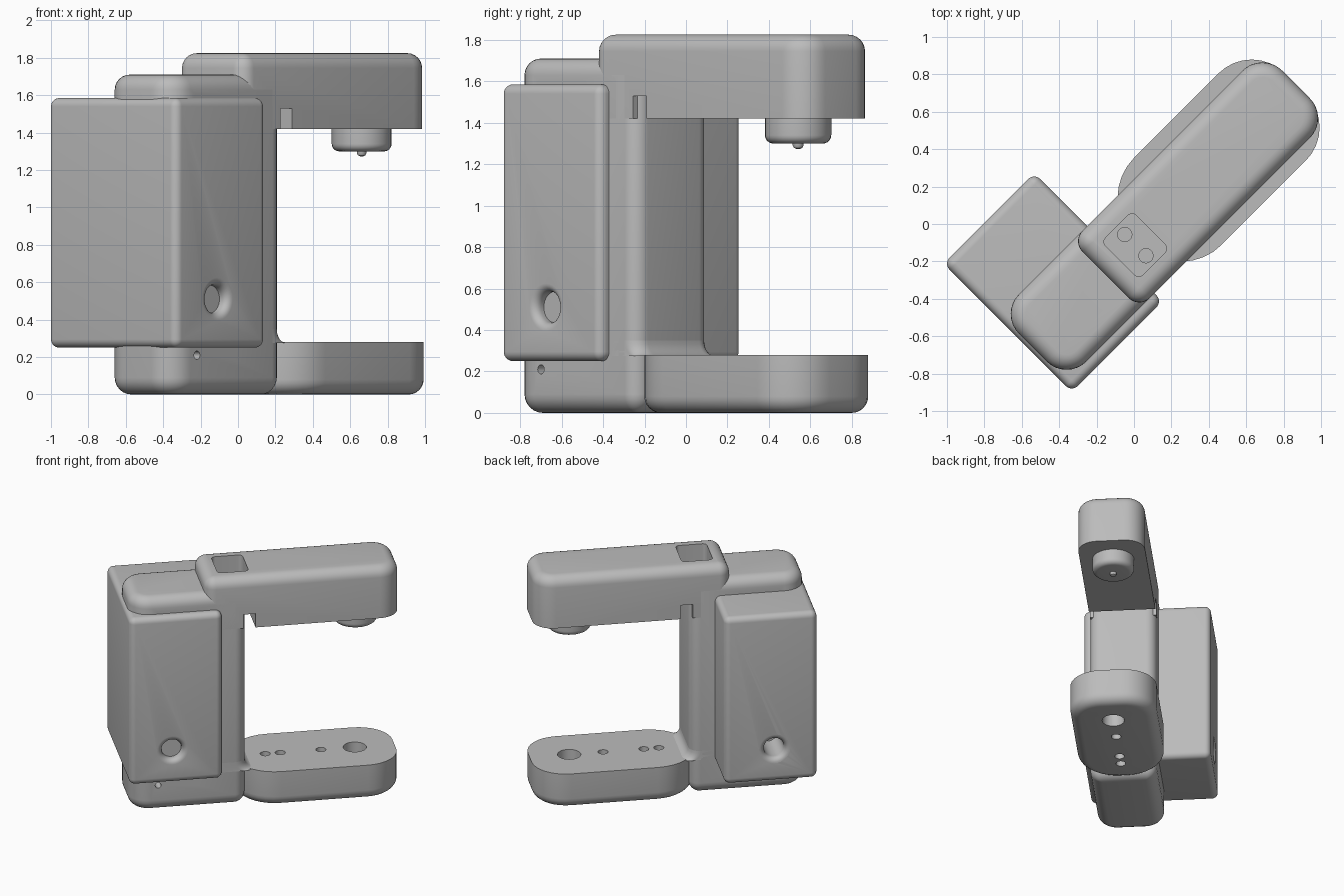
import bpy, bmesh, math
from mathutils import Matrix

cube = bpy.data.objects.get("Cube")
if cube:
    bpy.data.objects.remove(cube, do_unlink=True)

grey = bpy.data.materials.new("plain_grey")
grey.use_nodes = True
grey.diffuse_color = (0.5, 0.5, 0.5, 1)
grey.node_tree.nodes["Principled BSDF"].inputs["Base Color"].default_value = (0.5, 0.5, 0.5, 1)

TURN = Matrix.Rotation(math.radians(45), 4, "Z")   # the machine stands diagonally
MID = -0.085                                       # centre line of frame, arm and foot
STEPS = 8


def outline(u0, u1, v0, v1, r0, r1):
    """Rounded rectangle; r0 rounds the rear corners, r1 the front ones."""
    pts = []
    corners = [(u1 - r1, v1 - r1, r1), (u0 + r0, v1 - r0, r0),
               (u0 + r0, v0 + r0, r0), (u1 - r1, v0 + r1, r1)]
    for q, (cu, cv, r) in enumerate(corners):
        for i in range(STEPS + 1):
            a = (q + i / STEPS) * math.pi / 2
            pts.append((cu + r * math.cos(a), cv + r * math.sin(a)))
    return pts


def loft(name, rings, place=Matrix()):
    """Skin a stack of (outline, height) rings and cap both ends."""
    bm = bmesh.new()
    loops = [[bm.verts.new((x, y, z)) for x, y in pts] for pts, z in rings]
    for low, high in zip(loops, loops[1:]):
        for i in range(len(low)):
            j = (i + 1) % len(low)
            bm.faces.new((low[i], low[j], high[j], high[i]))
    bm.faces.new(loops[0][::-1])
    bm.faces.new(loops[-1])
    bmesh.ops.remove_doubles(bm, verts=bm.verts, dist=1e-5)
    bm.transform(TURN @ place)
    bmesh.ops.recalc_face_normals(bm, faces=bm.faces)
    mesh = bpy.data.meshes.new(name)
    bm.to_mesh(mesh)
    bm.free()
    mesh.materials.append(grey)
    obj = bpy.data.objects.new(name, mesh)
    bpy.context.collection.objects.link(obj)
    return obj


def block(name, u, v, z, r0, r1, low=0, high=0, place=Matrix()):
    """Rounded block with filleted lower and upper rims."""
    def ring(inset, height):
        return (outline(u[0] + inset, u[1] - inset, v[0] + inset, v[1] - inset,
                        max(r0 - inset, 0.004), max(r1 - inset, 0.004)), height)
    angles = [i / 6 * math.pi / 2 for i in range(7)]
    rings = []
    if low:
        rings += [ring(low * (1 - math.sin(a)), z[0] + low * (1 - math.cos(a))) for a in angles]
    else:
        rings.append(ring(0, z[0]))
    if high:
        rings += [ring(high * (1 - math.cos(a)), z[1] - high * (1 - math.sin(a))) for a in angles]
    else:
        rings.append(ring(0, z[1]))
    return loft(name, rings, place)


def turned(name, profile, place):
    """Round part from (radius, height) pairs."""
    return loft(name, [(outline(-r, r, -r, r, r, r), z) for r, z in profile], place)


def at(u, v, z):
    return Matrix.Translation((u, v, z))


def cut(targets, cutters):
    for target in targets:
        bpy.context.view_layer.objects.active = target
        for tool in cutters:
            mod = target.modifiers.new("cut", "BOOLEAN")
            mod.operation, mod.solver, mod.object = "DIFFERENCE", "EXACT", tool
            bpy.ops.object.modifier_apply(modifier=mod.name)
    for tool in cutters:
        bpy.data.objects.remove(tool, do_unlink=True)


WIDTH = (-0.34, 0.17)

# Main parts
frame = block("frame", (-0.85, 0), WIDTH, (0, 1.71), 0.15, 0.08, 0.09, 0.08)
arm = block("upper_arm", (-0.30, 1.14), WIDTH, (1.42, 1.825), 0.08, 0.15, 0, 0.08)
foot = block("foot", (-0.05, 1.14), (-0.41, 0.25), (0, 0.28), 0.3, 0.25, 0.08)
housing = block("rear_housing", (-0.87, -0.185), (-0.40, 0.57), (0.25, 1.585),
                0.045, 0.045, 0.045, 0.045)

# Concave blend from the column into the foot
sweep = [i / 6 * math.pi / 2 for i in range(7)]
blend = loft("column_blend", [
    (outline(-0.2, 0.07 * (1 - math.sin(a)), *WIDTH, 0.02, 0.08),
     0.275 + 0.075 * (1 - math.cos(a))) for a in sweep])

# Nozzle under the arm
head = block("nozzle_head", (-0.16, 0.16), (-0.16, 0.16), (1.30, 1.43), 0.16, 0.16,
             0.04, 0, at(0.85, MID, 0))
tip = turned("nozzle_tip", [(0.008, 1.273), (0.02, 1.279), (0.026, 1.29), (0.026, 1.31)],
             at(0.85, MID, 0))

# Pocket in the arm with two holes in its floor
pocket = [block("pocket_cutter", (-0.19, 0.04), (-0.225, 0.055), (1.64, 1.9), 0.03, 0.03)]
pocket += [turned("floor_hole_cutter", [(0.038, 1.5), (0.038, 1.7)], at(-0.075, MID + s * 0.08, 0))
           for s in (-1, 1)]
cut([arm, frame], pocket)

# Clearance notch between arm and column
cut([arm], [block("notch_cutter", (-0.02, 0.07), (-0.5, 0.3), (1.3, 1.53), 0.004, 0.004)])

# Mounting holes through the foot
cut([foot], [turned("foot_hole_cutter", [(r, -0.1), (r, 0.4)], at(u, MID, 0))
             for u, r in ((0.186, 0.037), (0.297, 0.037), (0.598, 0.037), (0.848, 0.085))])

# Cross pin holes in the frame
ACROSS = Matrix.Rotation(math.radians(90), 4, "X")
cut([frame], [turned("pin_cutter", [(0.022, -0.6), (0.022, 0.6)], at(u, MID, z) @ ACROSS)
              for u in (-0.65, -0.382) for z in (0.21, 1.585)])

# Flared ports on both sides of the housing
flare = [(0.075, -0.3), (0.075, -0.05)]
flare += [(0.115 - 0.04 * math.cos(a), -0.04 + 0.04 * math.sin(a)) for a in sweep]
flare += [(0.115, 0.05)]
cut([housing], [turned("port_cutter", flare, at(-0.555, v, 0.51) @ Matrix.Rotation(math.radians(t), 4, "X"))
                for v, t in ((-0.40, 90), (0.57, -90))])

# Smooth shading with sharp edges kept
for obj in (frame, arm, foot, housing, blend, head, tip):
    bpy.ops.object.select_all(action="DESELECT")
    obj.select_set(True)
    bpy.context.view_layer.objects.active = obj
    bpy.ops.object.shade_smooth_by_angle(angle=math.radians(32))
